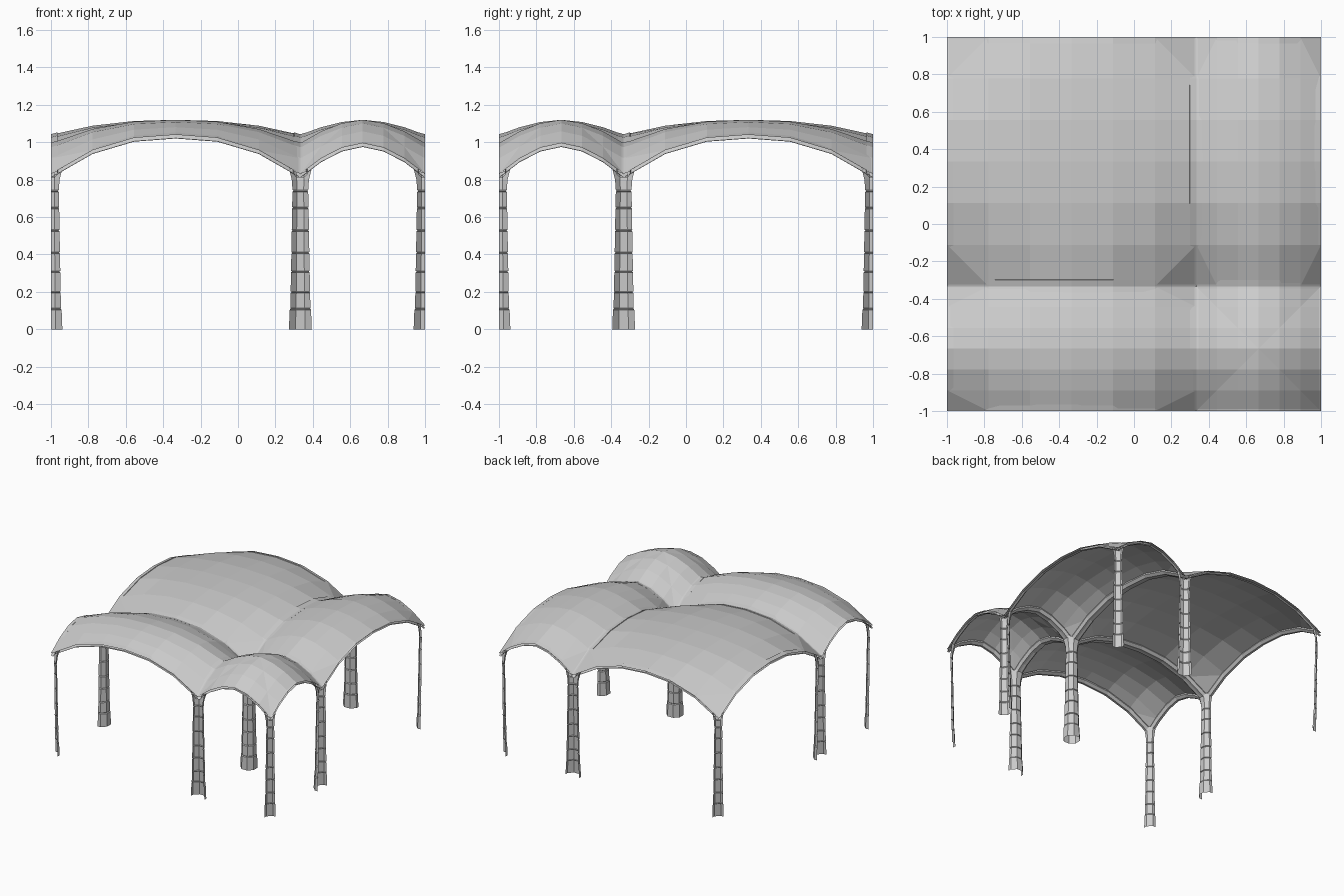
import bpy

cube = bpy.data.objects.get("Cube")
if cube:
    bpy.data.objects.remove(cube, do_unlink=True)

stone = bpy.data.materials.new("pale_grey_stone")
stone.use_nodes = True
GREY = (0.6, 0.6, 0.6, 1)
stone.diffuse_color = GREY
stone.node_tree.nodes["Principled BSDF"].inputs["Base Color"].default_value = GREY

SPRING, CROWN, N = 0.83, 0.29, 6   # springing height, rise to crown, facets per span
THIRD = 1 / 3


def add_object(name, verts, faces):
    mesh = bpy.data.meshes.new(name)
    mesh.from_pydata(verts, [], faces)
    mesh.materials.append(stone)
    mesh.update()
    obj = bpy.data.objects.new(name, mesh)
    bpy.context.collection.objects.link(obj)
    return obj


def loft(name, rows, flip):
    """Skin consecutive rows of points with quads."""
    w = len(rows[0])
    faces = []
    for i in range(len(rows) - 1):
        for j in range(w - 1):
            f = [i * w + j, i * w + j + 1, (i + 1) * w + j + 1, (i + 1) * w + j]
            faces.append(f[::-1] if flip else f)
    return add_object(name, [p for row in rows for p in row], faces)


def arch(t, half):
    """Arch shape from 0 at the springing to 1 at the apex; short spans are more pointed."""
    return 1 - abs(t) ** (2.3 if half > 0.5 else 1.75)


def edge_rise(half):
    return 0.21 if half > 0.5 else 0.165


STEPS = [-1 + 2 * i / N for i in range(N + 1)]


def vault(name, cx, cy, hx, hy):
    """Thin faceted roof shell: groined on the small bay, sail shaped on the others."""
    groin = hx < 0.5 and hy < 0.5
    a, b = edge_rise(hx), edge_rise(hy)
    verts, faces = [], []
    for v in STEPS:
        for u in STEPS:
            if groin:
                near, far = sorted((abs(u), abs(v)))
                z = a * arch(near, hx) + (CROWN - a) * arch(far, hx)
            else:
                p, q = arch(u, hx), arch(v, hy)
                z = a * p + b * q - (a + b - CROWN) * p * q
            verts.append((cx + u * hx, cy + v * hy, SPRING + z))
    for j in range(N):
        for i in range(N):
            k = j * (N + 1) + i
            q = [k, k + 1, k + N + 2, k + N + 1]
            corner = i in (0, N - 1) and j in (0, N - 1)
            if (i == j or i + j == N - 1) and (groin or corner):
                # creases follow the diagonals on the groin, cut across sail corners
                s = 0 if (i == j) == groin else 1
                q = q[s:] + q[:s]
                faces += [[q[0], q[1], q[2]], [q[0], q[2], q[3]]]
            else:
                faces.append(q)
    add_object(name, verts, faces)


# Half rib section: (distance in from the bay edge, height from the arch line)
RIB = [(0, -0.018), (0.02, -0.02), (0.038, 0), (0.034, 0.013), (0, 0.003)]


def rib(name, cx, cy, hx, hy, along_x, side):
    half = hx if along_x else hy
    rows = []
    for t in STEPS:
        z = SPRING + edge_rise(half) * arch(t, half)
        row = []
        for d, dz in RIB:
            if along_x:
                row.append((cx + t * hx, cy + side * (hy - d), z + dz))
            else:
                row.append((cx + side * (hx - d), cy + t * hy, z + dz))
        rows.append(row)
    loft(name, rows, (side > 0) != along_x)


# Column silhouette: stacked, slightly tapering blocks with grooved joints
JOINTS = [0, 0.11, 0.2, 0.31, 0.41, 0.53, 0.65, 0.74]
PROFILE = []
for n, (low, high) in enumerate(zip(JOINTS, JOINTS[1:])):
    r = 0.059 - 0.002 * n - (0.003 if n else 0)
    PROFILE += [(low + 0.003, r), (high - 0.006, r - 0.002), (high, r - 0.007)]
PROFILE[0] = (0, 0.061)
PROFILE += [(0.745, 0.042), (0.8, 0.046), (0.865, 0.062)]   # flaring capital


def quarter_column(name, x, y, sx, sy):
    """Open quarter of an octagonal column, facing into its bay."""
    rows = []
    for z, r in PROFILE:
        c = r * 0.42
        rows.append([(x + sx * px, y + sy * py, z)
                     for px, py in ((r, 0), (r, c), (c, r), (0, r))])
    loft(name, rows, sx * sy < 0)


# Bays: centre and half size on each axis
WIDE, NARROW = 2 * THIRD, THIRD
bays = {
    "back_right_bay": (-THIRD, THIRD, WIDE, WIDE),
    "back_left_bay": (WIDE, THIRD, NARROW, WIDE),
    "front_right_bay": (-THIRD, -WIDE, WIDE, NARROW),
    "front_left_bay": (WIDE, -WIDE, NARROW, NARROW),
}
for bay, (cx, cy, hx, hy) in bays.items():
    vault(bay + "_roof_shell", cx, cy, hx, hy)
    for side, end in ((-1, "low"), (1, "high")):
        rib(f"{bay}_rib_x_{end}", cx, cy, hx, hy, True, side)
        rib(f"{bay}_rib_y_{end}", cx, cy, hx, hy, False, side)
        for sy, depth in ((-1, "front"), (1, "back")):
            hand = "left" if side > 0 else "right"
            quarter_column(f"{bay}_{depth}_{hand}_column",
                           cx + side * hx, cy + sy * hy, -side, -sy)
